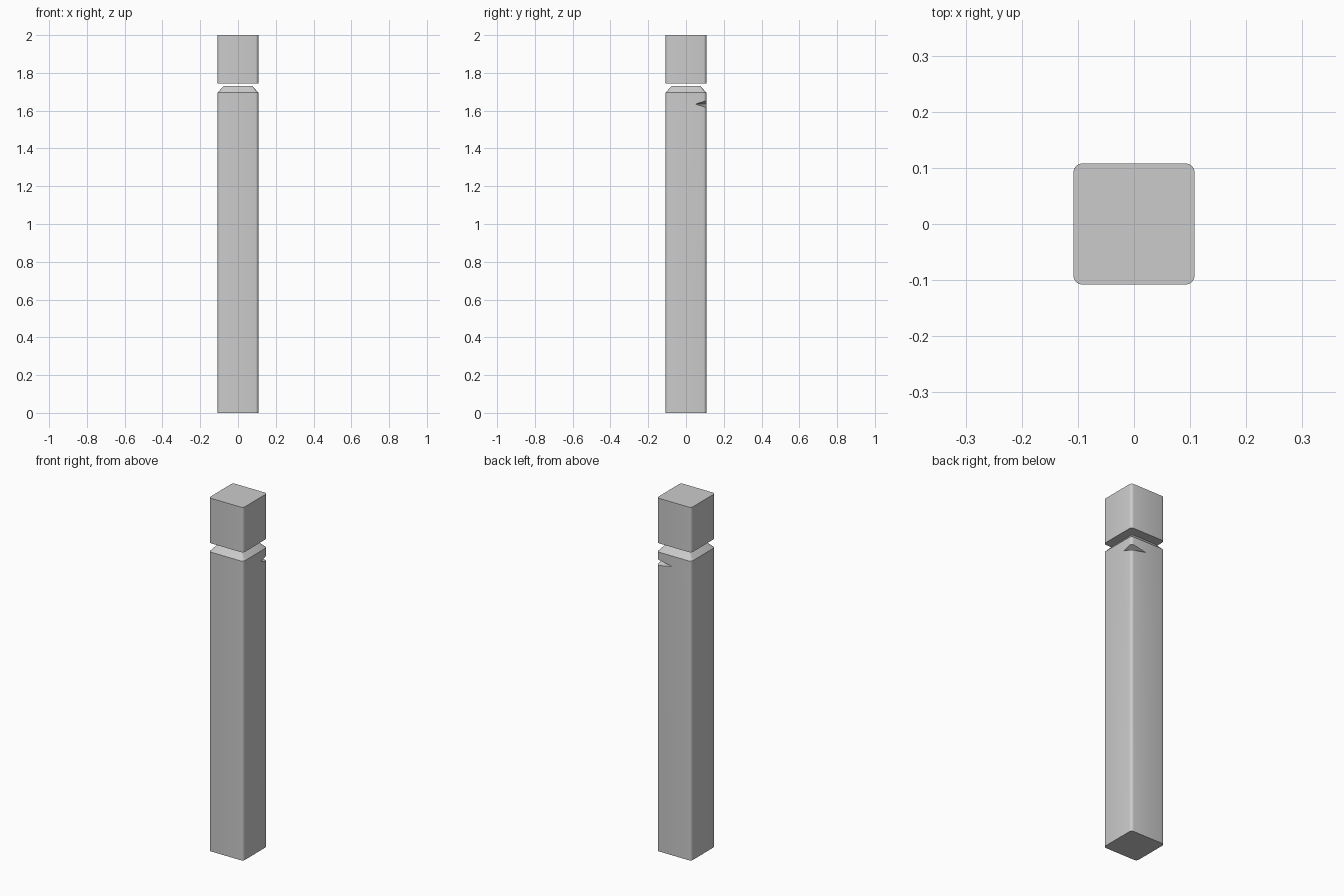
import bpy, bmesh, math
from mathutils import Vector

if "Cube" in bpy.data.objects:
    bpy.data.objects.remove(bpy.data.objects["Cube"])

HALF, ROUND, SEGS = 0.108, 0.016, 4


def rounded_square(half, radius):
    pts = []
    for q in range(4):
        a0 = q * math.pi / 2
        cx = (half - radius) * (1 if q in (0, 3) else -1)
        cy = (half - radius) * (1 if q < 2 else -1)
        for i in range(SEGS + 1):
            a = a0 + i / SEGS * math.pi / 2
            pts.append((cx + radius * math.cos(a), cy + radius * math.sin(a)))
    return pts


def loft(name, sections):
    """Closed solid through stacked sections (half width, radius, z)."""
    bm = bmesh.new()
    rings = [[bm.verts.new((x, y, z)) for x, y in rounded_square(h, r)]
             for h, r, z in sections]
    n = len(rings[0])
    for lo, hi in zip(rings, rings[1:]):
        for i in range(n):
            j = (i + 1) % n
            bm.faces.new((lo[i], lo[j], hi[j], hi[i]))
    bm.faces.new(rings[0][::-1])
    bm.faces.new(rings[-1])
    return finish(name, bm)


def finish(name, bm):
    bmesh.ops.recalc_face_normals(bm, faces=bm.faces)
    me = bpy.data.meshes.new(name)
    bm.to_mesh(me)
    bm.free()
    ob = bpy.data.objects.new(name, me)
    bpy.context.collection.objects.link(ob)
    return ob


def smooth(ob):
    bpy.ops.object.select_all(action='DESELECT')
    ob.select_set(True)
    bpy.context.view_layer.objects.active = ob
    bpy.ops.object.shade_smooth_by_angle(angle=math.radians(30))


# Post shaft with bevelled shoulder, and separate block above a thin gap
shaft = loft("post_shaft", [(HALF, ROUND, 0), (HALF, ROUND, 1.695), (0.077, 0.012, 1.73)])
cap = loft("post_cap", [(HALF, ROUND, 1.745), (HALF, ROUND, 2)])

# Wedge cutter for the chipped back right corner
a, b = Vector((HALF, 0.05, 1.635)), Vector((0.012, HALF, 1.635))
along = (b - a).normalized()
out = Vector((along.y, -along.x, 0))
slope = 0.018 / (Vector((HALF, HALF, 1.635)) - a).dot(out)
bm = bmesh.new()
ends = []
for p in (a - along * 0.2, b + along * 0.2):
    far = p + out * 0.3
    rise = Vector((0, 0, 0.3 * slope))
    ends.append([bm.verts.new(v) for v in (p, far - rise, far + rise)])
for i in range(3):
    j = (i + 1) % 3
    bm.faces.new((ends[0][i], ends[0][j], ends[1][j], ends[1][i]))
bm.faces.new(ends[0][::-1])
bm.faces.new(ends[1])
cutter = finish("chip_cutter", bm)
cutter.hide_render = True
cutter.hide_set(True)

smooth(cap)
smooth(shaft)
chip = shaft.modifiers.new("chip", 'BOOLEAN')
chip.operation = 'DIFFERENCE'
chip.solver = 'EXACT'
chip.object = cutter
# Cut first, then shade by angle
bpy.ops.object.modifier_apply(modifier=chip.name)
smooth(shaft)
bpy.data.objects.remove(cutter)
